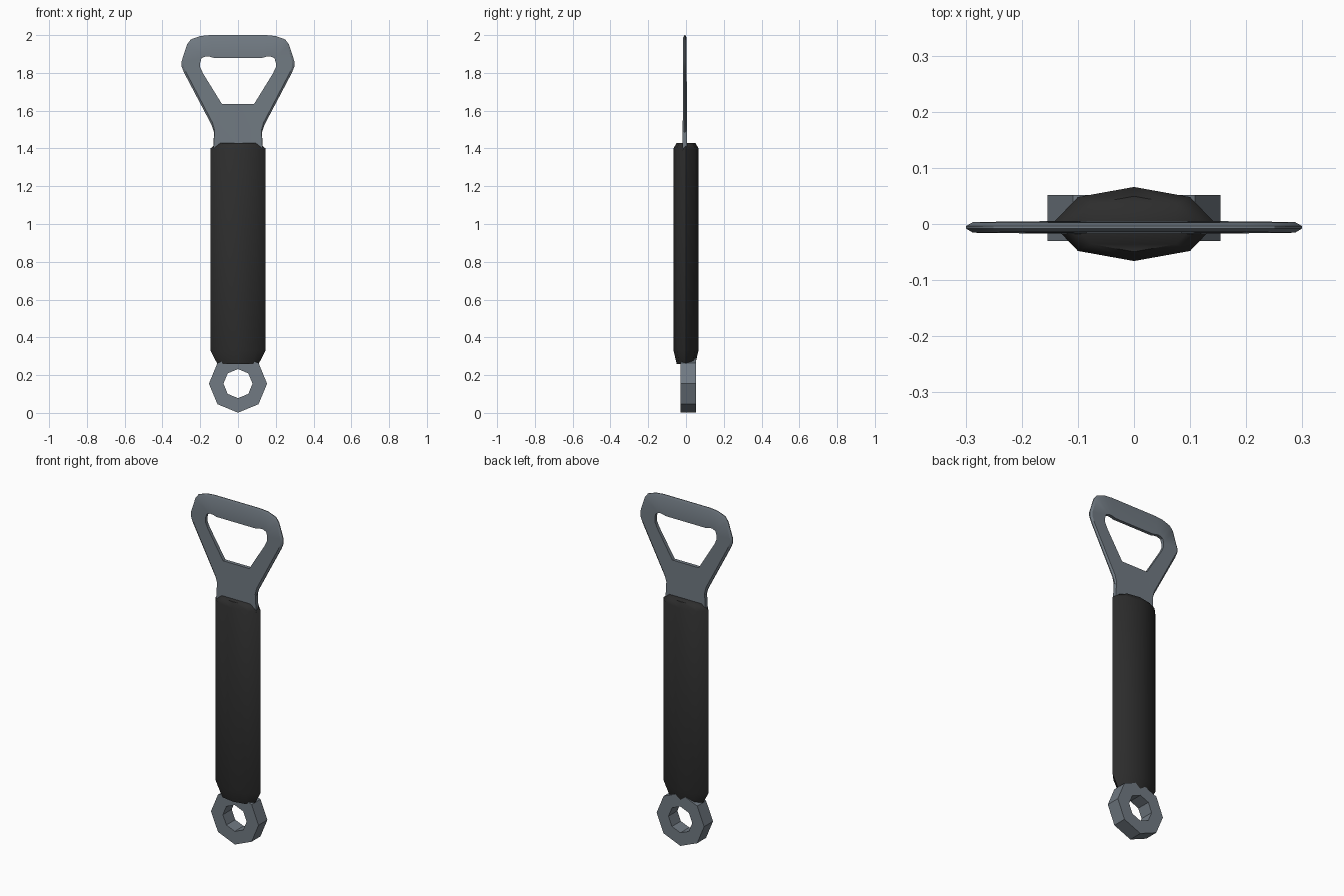
import bpy, bmesh, math
from mathutils import Vector

if "Cube" in bpy.data.objects:
    bpy.data.objects.remove(bpy.data.objects["Cube"])


def material(name, rgb):
    m = bpy.data.materials.new(name)
    m.diffuse_color = (*rgb, 1)
    m.use_nodes = True
    m.node_tree.nodes["Principled BSDF"].inputs["Base Color"].default_value = m.diffuse_color
    return m


steel = material("steel grey", (0.165, 0.195, 0.225))
rubber = material("black rubber", (0.026, 0.026, 0.026))


def loft(name, loops, mat, closed=False, caps=False, smooth=40):
    """Skin matching closed loops of points with quads."""
    bm = bmesh.new()
    rings = [[bm.verts.new(p) for p in loop] for loop in loops]
    n = len(rings[0])
    for k in range(len(rings) if closed else len(rings) - 1):
        a, b = rings[k], rings[(k + 1) % len(rings)]
        for i in range(n):
            j = (i + 1) % n
            bm.faces.new((a[i], a[j], b[j], b[i]))
    if caps:
        bm.faces.new(rings[0])
        bm.faces.new(rings[-1])
    bmesh.ops.remove_doubles(bm, verts=bm.verts, dist=1e-5)
    bmesh.ops.recalc_face_normals(bm, faces=bm.faces)
    me = bpy.data.meshes.new(name)
    bm.to_mesh(me)
    bm.free()
    me.materials.append(mat)
    ob = bpy.data.objects.new(name, me)
    bpy.context.collection.objects.link(ob)
    bpy.ops.object.select_all(action='DESELECT')
    ob.select_set(True)
    bpy.context.view_layer.objects.active = ob
    bpy.ops.object.shade_smooth_by_angle(angle=math.radians(smooth))
    return ob


def mirror(half):
    """Full loop from a half profile that starts and ends on x = 0."""
    return half + [(-x, z) for x, z in reversed(half[1:-1])]


# Opener head: flat plate with chamfered rim and trapezoid opening
outer = mirror([(0, 2), (.15, 2), (.2, 1.995), (.25, 1.977), (.27, 1.95), (.299, 1.86),
                (.299, 1.835), (.285, 1.8), (.14, 1.525), (.127, 1.485), (.132, 1.38), (0, 1.38)])
inner = mirror([(0, 1.88), (.13, 1.88), (.15, 1.886), (.17, 1.888), (.193, 1.878), (.2, 1.855),
                (.2, 1.83), (.185, 1.797), (.085, 1.635), (.085, 1.635), (.085, 1.635), (0, 1.635)])
rim = []
for o, i in zip(outer, inner):
    o, i = Vector(o), Vector(i)
    rim.append(tuple(o + (i - o).normalized() * 0.012))


def plate(loop, side):
    # plate gets slightly thinner towards the top
    return [(x, -0.006 + side * (0.0085 + 0.003 * min(1, (2 - z) / 0.5)), z) for x, z in loop]


loft("opener_head", [plate(outer, -.25), plate(rim, -1), plate(inner, -1),
                     plate(inner, 1), plate(rim, 1), plate(outer, .25)], steel, closed=True, smooth=30)

# Grip: lens-shaped eight-sided sleeve with chamfered ends
section = [(0, .066), (.1, .048), (.146, 0), (.1, -.048),
           (0, -.066), (-.1, -.048), (-.146, 0), (-.1, .048)]
grip = [[(x * s, y * s, z) for x, y in section]
        for z, s in ((.26, .75), (.33, 1), (1.4, 1), (1.43, .75))]
loft("grip", grip, rubber, caps=True, smooth=50)


# Hanging ring: eight-sided eyelet
def octagon(r, y):
    return [(r * math.sin(k * math.pi / 4), y, .155 + r * math.cos(k * math.pi / 4)) for k in range(8)]


loft("hanging_ring", [octagon(.154, -.03), octagon(.154, .052),
                      octagon(.077, .052), octagon(.077, -.03)], steel, closed=True, smooth=30)
